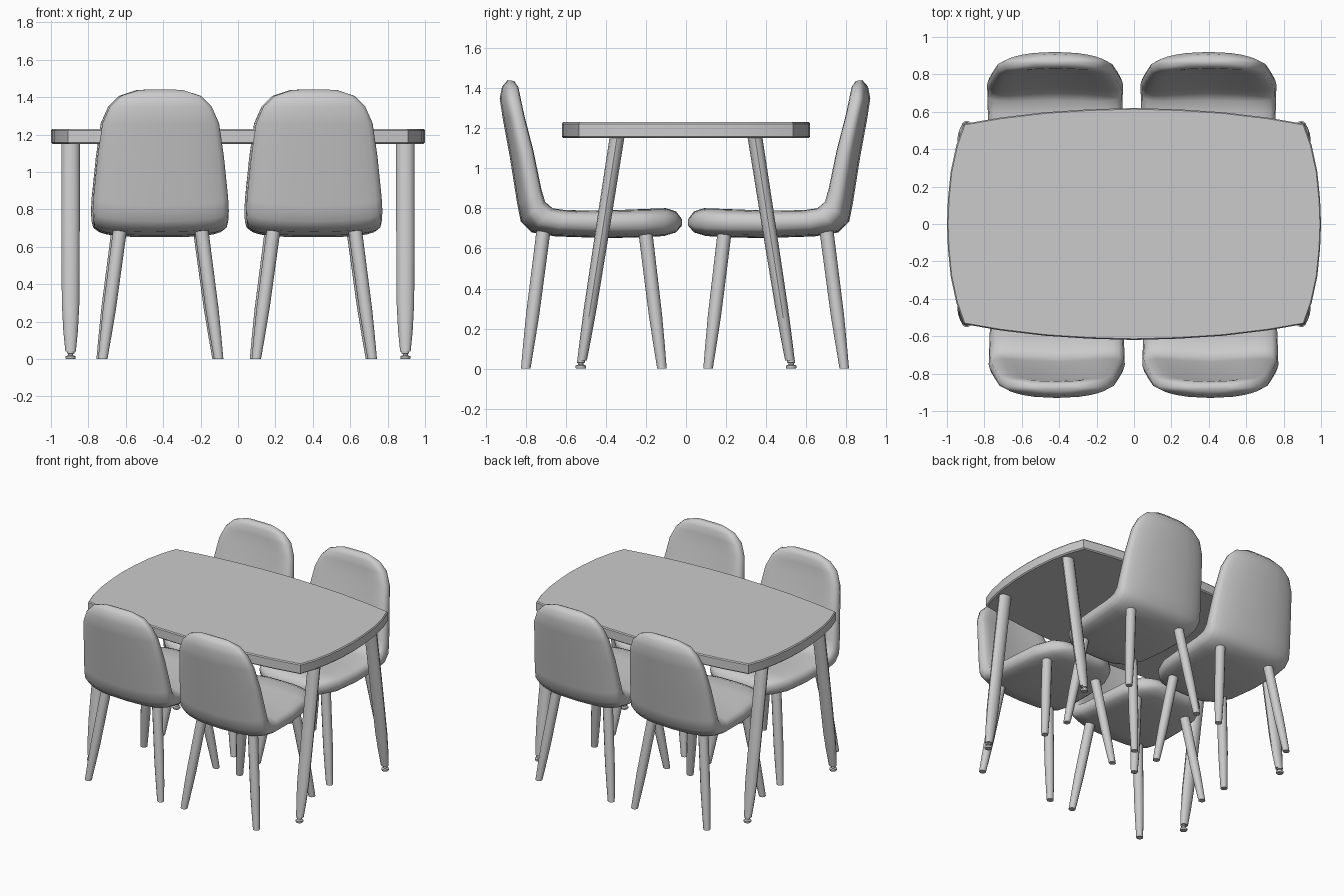
import bpy, bmesh
from math import sin, cos, pi, copysign, radians
from mathutils import Vector

if "Cube" in bpy.data.objects:
    bpy.data.objects.remove(bpy.data.objects["Cube"])


def loft(name, rings, angle=40):
    """Skin a list of equal-length point rings and cap both ends."""
    bm = bmesh.new()
    vs = [[bm.verts.new(p) for p in r] for r in rings]
    n = len(rings[0])
    for a, b in zip(vs, vs[1:]):
        for i in range(n):
            j = (i + 1) % n
            bm.faces.new((a[i], a[j], b[j], b[i]))
    bm.faces.new(vs[0])
    bm.faces.new(vs[-1])
    bmesh.ops.recalc_face_normals(bm, faces=bm.faces)
    me = bpy.data.meshes.new(name)
    bm.to_mesh(me)
    bm.free()
    ob = bpy.data.objects.new(name, me)
    bpy.context.collection.objects.link(ob)
    bpy.ops.object.select_all(action='DESELECT')
    ob.select_set(True)
    bpy.context.view_layer.objects.active = ob
    bpy.ops.object.shade_smooth_by_angle(angle=radians(angle))
    return ob


def rod(name, stations, sides=12):
    """Elliptical tapered rod; station = (x, y, z, rx, ry)."""
    return loft(name, [[(x + rx * cos(2 * pi * i / sides), y + ry * sin(2 * pi * i / sides), z)
                        for i in range(sides)] for x, y, z, rx, ry in stations])


# Table top: bowed outline with slightly chamfered rim
quarter = [(1.0, 0), (0.995, 0.13), (0.98, 0.28), (0.95, 0.42), (0.91, 0.535),
           (0.72, 0.568), (0.48, 0.597), (0.24, 0.613), (0, 0.62)]
half = quarter + [(-x, y) for x, y in quarter[-2::-1]]
outline = half + [(x, -y) for x, y in half[-2:0:-1]]


def rim(z, inset):
    return [(x * (1 - inset), y * (1 - inset * 1.6), z) for x, y in outline]


loft("table_top", [rim(1.15, 0.008), rim(1.158, 0), rim(1.222, 0), rim(1.23, 0.006)], 30)

# Table legs with levelling feet
for sx in (-1, 1):
    for sy in (-1, 1):
        x = 0.895 * sx

        def y_at(z):
            return sy * (0.525 - 0.18 * z / 1.15)
        rod("table_leg", [(x, y_at(z), z, rx, ry) for z, rx, ry in
                          ((0.04, 0.028, 0.024), (0.15, 0.039, 0.028), (0.3, 0.047, 0.032),
                           (0.7, 0.049, 0.035), (1.155, 0.049, 0.037))])
        rod("table_foot", [(x, y_at(0), z, r, r) for z, r in
                           ((0, 0.024), (0.005, 0.027), (0.015, 0.027), (0.02, 0.014),
                            (0.028, 0.014), (0.03, 0.02), (0.042, 0.02))])

# Chair shell stations: inner y, z, outer y, z, half width, hollow of inner face, wrap of outer face
SHELL = [
    (-0.02, 0.745, -0.02, 0.715, 0.14, 0, 0),
    (-0.05, 0.785, -0.05, 0.680, 0.22, 0, 0),
    (-0.10, 0.806, -0.11, 0.662, 0.28, 0.005, 0),
    (-0.22, 0.806, -0.22, 0.655, 0.33, 0.01, 0),
    (-0.40, 0.803, -0.40, 0.652, 0.35, 0.015, 0),
    (-0.59, 0.807, -0.65, 0.660, 0.36, 0.02, 0.005),
    (-0.65, 0.818, -0.77, 0.680, 0.362, 0.03, 0.015),
    (-0.68, 0.850, -0.825, 0.735, 0.364, 0.04, 0.025),
    (-0.695, 0.91, -0.842, 0.82, 0.36, 0.05, 0.03),
    (-0.735, 1.10, -0.88, 1.06, 0.338, 0.05, 0.03),
    (-0.782, 1.27, -0.915, 1.25, 0.312, 0.045, 0.03),
    (-0.803, 1.35, -0.93, 1.35, 0.272, 0.035, 0.025),
    (-0.822, 1.405, -0.918, 1.408, 0.215, 0.02, 0.02),
    (-0.858, 1.436, -0.89, 1.44, 0.12, 0, 0),
]
SIDES = 24


def shell_ring(yi, zi, yo, zo, w, hollow, wrap):
    inner, outer = Vector((0, yi, zi)), Vector((0, yo, zo))
    mid, d = (inner + outer) / 2, (inner - outer) / 2
    n = d.normalized()
    ring = []
    for i in range(SIDES):
        a = 2 * pi * i / SIDES
        u = copysign(abs(cos(a)) ** 0.62, cos(a))
        v = copysign(abs(sin(a)) ** 0.62, sin(a))
        shift = -hollow * (1 - u * u) * max(v, 0) + wrap * u * u * max(-v, 0)
        ring.append(mid + Vector((u * w, 0, 0)) + d * v + n * shift)
    return ring


def chair(x, y, turn):
    parts = [loft("chair_shell", [shell_ring(*s) for s in SHELL], 60)]
    for sx in (-1, 1):
        for name, yt, yb in (("chair_back_leg", -0.715, -0.80), ("chair_front_leg", -0.20, -0.12)):
            st = []
            for z, r in ((0, 0.025), (0.12, 0.030), (0.27, 0.035), (0.69, 0.037)):
                t = z / 0.66
                st.append((sx * (0.31 - 0.088 * t), yb + (yt - yb) * t, z, r, r * 0.95))
            parts.append(rod(name, st))
    for p in parts:
        p.location = (x, y, 0)
        p.rotation_euler.z = turn


# Two chairs on each long side
for x in (-0.413, 0.408):
    chair(x, 0, 0)
for x in (-0.422, 0.398):
    chair(x, -0.01, pi)
